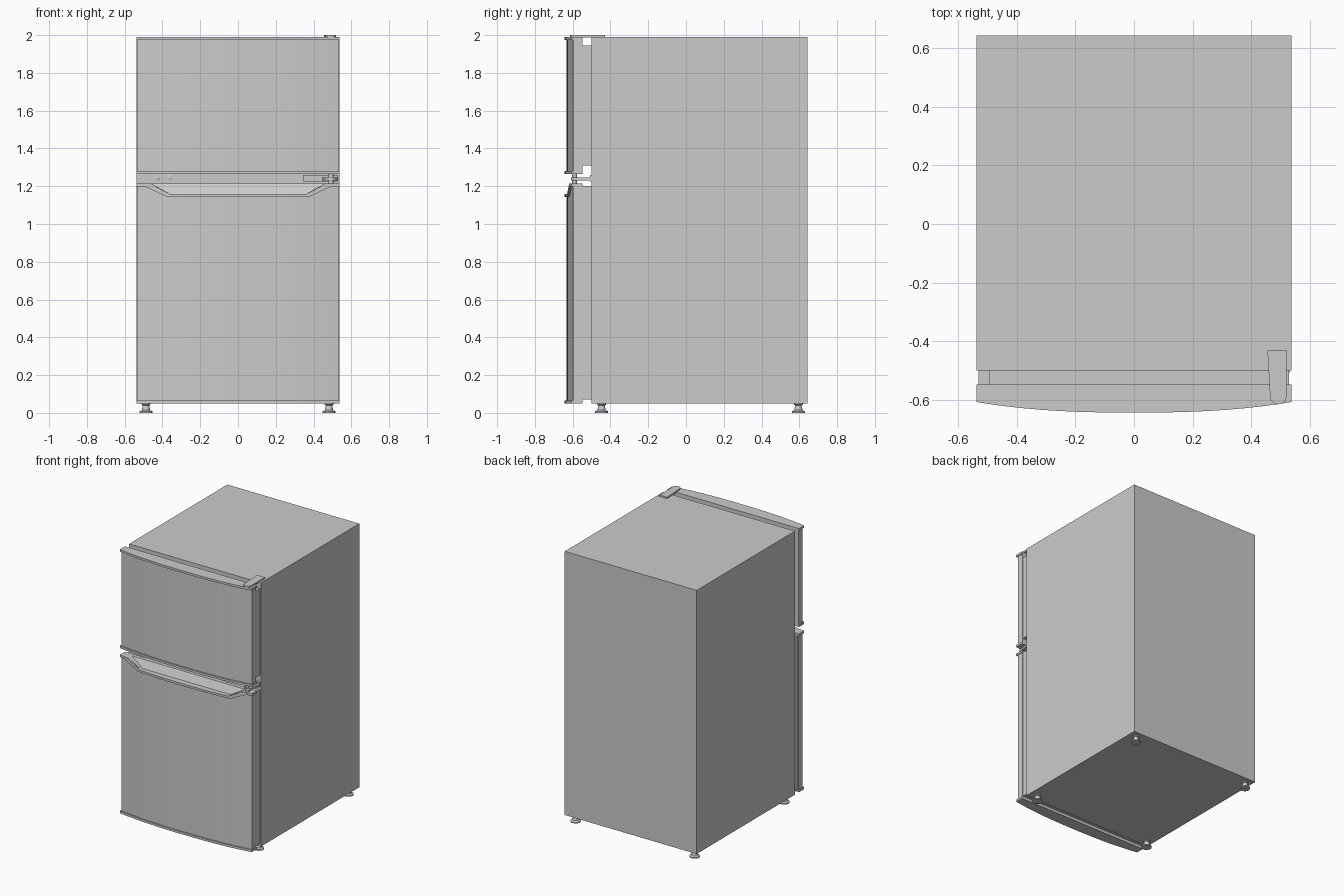
import bpy, bmesh, math
from mathutils import Vector

if "Cube" in bpy.data.objects:
    bpy.data.objects.remove(bpy.data.objects["Cube"])


def finish(name, bm, smooth=False):
    bmesh.ops.recalc_face_normals(bm, faces=bm.faces)
    me = bpy.data.meshes.new(name)
    bm.to_mesh(me)
    bm.free()
    ob = bpy.data.objects.new(name, me)
    bpy.context.collection.objects.link(ob)
    if smooth:
        bpy.ops.object.select_all(action='DESELECT')
        ob.select_set(True)
        bpy.context.view_layer.objects.active = ob
        bpy.ops.object.shade_smooth_by_angle(angle=math.radians(30))
    return ob


def prism(name, pts, offset, smooth=False):
    """Extrude a closed 3D outline along an offset."""
    bm = bmesh.new()
    face = bm.faces.new([bm.verts.new(p) for p in pts])
    ext = bmesh.ops.extrude_face_region(bm, geom=[face])
    verts = [v for v in ext['geom'] if isinstance(v, bmesh.types.BMVert)]
    bmesh.ops.translate(bm, verts=verts, vec=Vector(offset))
    return finish(name, bm, smooth)


def box(name, x0, x1, y0, y1, z0, z1):
    return prism(name, [(x0, y0, z0), (x1, y0, z0), (x1, y1, z0), (x0, y1, z0)],
                 (0, 0, z1 - z0))


def lathe(name, profile, loc, axis='Z', n=24):
    """Closed turned part from (radius, height) pairs."""
    bm = bmesh.new()
    rings = []
    for r, h in profile:
        ring = []
        for i in range(n):
            a = 2 * math.pi * i / n
            ring.append(bm.verts.new((r * math.cos(a), r * math.sin(a), h)))
        rings.append(ring)
    for a, b in zip(rings, rings[1:]):
        for i in range(n):
            bm.faces.new((a[i], a[(i + 1) % n], b[(i + 1) % n], b[i]))
    bm.faces.new(rings[0])
    bm.faces.new(rings[-1])
    ob = finish(name, bm, True)
    ob.location = loc
    if axis == 'Y':
        ob.rotation_euler.x = math.pi / 2
    return ob


def boolean(ob, tool, op):
    mod = ob.modifiers.new("cut", 'BOOLEAN')
    mod.operation, mod.solver, mod.object = op, 'EXACT', tool
    bpy.context.view_layer.objects.active = ob
    bpy.ops.object.modifier_apply(modifier=mod.name)


def bowed(name, half, front, z0, z1, n=20):
    """Slab with a flat back and a bowed front."""
    pts = [(half, -0.547, z0), (-half, -0.547, z0)]
    for i in range(n + 1):
        x = half * (2 * i / n - 1)
        pts.append((x, front + 0.036 * abs(x / half) ** 2.5, z0))
    return prism(name, pts, (0, 0, z1 - z0), True)


# cabinet
box("cabinet", -0.537, 0.537, -0.5, 0.643, 0.05, 1.99)

# doors: panel between two overhanging end caps, with gasket behind
parts = {}
for label, z0, z1, g0, g1, cap in (("upper", 1.265, 1.99, 1.31, 1.945, 0.016),
                                   ("lower", 0.05, 1.215, 0.07, 1.2, 0.016)):
    parts[label] = [
        bowed(label + "_door_panel", 0.531, -0.633, z0 + cap, z1 - cap),
        bowed(label + "_door_top_cap", 0.537, -0.643, z1 - cap, z1),
    ]
    bowed(label + "_door_bottom_cap", 0.537, -0.643, z0, z0 + cap)
    left = -0.495 if label == "upper" else -0.53
    box(label + "_door_gasket", left, 0.528, -0.547, -0.5, g0, g1)

# recessed grip across the top of the lower door, with sloping back wall
outer = [(-0.53, 1.215), (-0.45, 1.178), (-0.375, 1.143),
         (0.375, 1.143), (0.45, 1.178), (0.53, 1.215)]
inner = [(0.47, 1.22), (0.36, 1.159), (-0.36, 1.159), (-0.47, 1.22)]
cutter = prism("grip_cutter", [(x, -0.8, z) for x, z in inner], (0, 0.22, 0))
for v in cutter.data.vertices:
    if v.co.y > -0.7:
        v.co.y = -0.572 if v.co.z > 1.2 else -0.6
cutter.hide_render = True
for ob in parts["lower"]:
    boolean(ob, cutter, 'DIFFERENCE')
bpy.data.objects.remove(cutter)

# raised rim below the grip, trimmed to the bow of the door
rim = bowed("grip_rim", 0.537, -0.643, 1.12, 1.2155)
loop = outer + [(x, min(z, 1.215)) for x, z in inner]
trim = prism("rim_trim", [(x, -0.8, z) for x, z in loop], (0, 0.19, 0))
trim.hide_render = True
boolean(rim, trim, 'INTERSECT')
bpy.data.objects.remove(trim)

# top hinge cover: tapered plate with a rounded front
tip = [(0.492 + 0.028 * math.cos(a), -0.588 + 0.027 * math.sin(a), 1.988)
       for a in [-math.pi * i / 10 for i in range(11)]]
prism("top_hinge_cover", [(0.455, -0.43, 1.988), (0.52, -0.43, 1.988)] + tip,
      (0, 0, 0.012))

# middle hinge: mounting plate, arm and pin
box("middle_hinge_plate", 0.345, 0.53, -0.508, -0.5, 1.225, 1.26)
tip = [(0.492 + 0.028 * math.cos(a), -0.583 + 0.027 * math.sin(a), 1.23)
       for a in [-math.pi * i / 10 for i in range(11)]]
prism("middle_hinge_arm", [(0.445, -0.502, 1.23), (0.53, -0.502, 1.23)] + tip,
      (0, 0, 0.015))
lathe("middle_hinge_pin", [(0.013, 0), (0.013, 0.07)], (0.492, -0.59, 1.2))

# plugs on the rail between the doors
for i, x in enumerate((-0.425, -0.36)):
    lathe(f"rail_plug_{i + 1}", [(0.014, 0), (0.014, 0.003), (0.008, 0.006)],
          (x, -0.5, 1.245), 'Y', 16)

# levelling feet
foot = [(0.035, 0), (0.035, 0.008), (0.022, 0.014), (0.017, 0.04), (0.024, 0.044),
        (0.024, 0.052)]
for side, x in (("left", -0.487), ("right", 0.482)):
    for end, y in (("front", -0.447), ("back", 0.595)):
        lathe(f"{end}_{side}_foot", foot, (x, y, 0))
